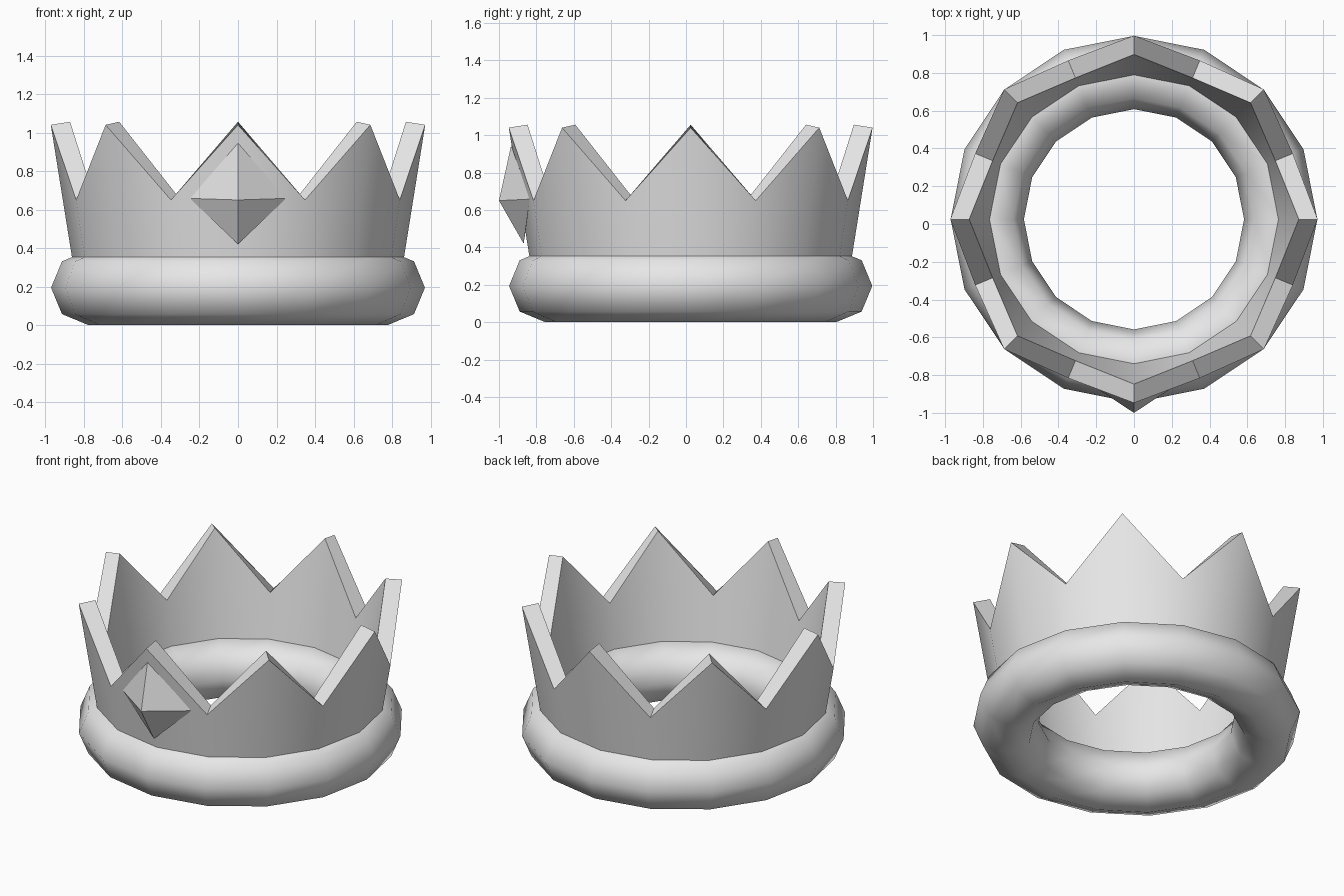
import bpy
import bmesh
from math import cos, sin, pi

SEGMENTS = 16
CENTRE_Y = 0.025

if "Cube" in bpy.data.objects:
    bpy.data.objects.remove(bpy.data.objects["Cube"], do_unlink=True)

metal = bpy.data.materials.new("pale grey")
metal.use_nodes = True
metal.diffuse_color = (0.8, 0.8, 0.8, 1)
metal.node_tree.nodes["Principled BSDF"].inputs["Base Color"].default_value = (0.8, 0.8, 0.8, 1)


def finish(name, bm):
    """Turn a bmesh into a named object with the shared material."""
    bmesh.ops.recalc_face_normals(bm, faces=bm.faces)
    mesh = bpy.data.meshes.new(name)
    bm.to_mesh(mesh)
    bm.free()
    mesh.materials.append(metal)
    obj = bpy.data.objects.new(name, mesh)
    bpy.context.collection.objects.link(obj)
    return obj


def revolve(name, section):
    """Sweep a closed (radius, height) section, given per step, around z."""
    bm = bmesh.new()
    rings = []
    for i in range(SEGMENTS):
        a = 2 * pi * i / SEGMENTS
        rings.append([bm.verts.new((r * cos(a), CENTRE_Y + r * sin(a), z))
                      for r, z in section(i)])
    for i, ring in enumerate(rings):
        following = rings[(i + 1) % SEGMENTS]
        for j in range(len(ring)):
            k = (j + 1) % len(ring)
            bm.faces.new((ring[j], following[j], following[k], ring[k]))
    return finish(name, bm)


# Rounded base ring with an eight-sided section
def ring_section(i):
    return [(0.777 + 0.194 * cos(pi * j / 4), 0.194 + 0.194 * sin(pi * j / 4))
            for j in range(8)]


base_ring = revolve("base_ring", ring_section)
base_ring.data.shade_smooth()


# Flared band: peaks on even steps, notches on odd steps
def band_section(i):
    top = 1.04 if i % 2 == 0 else 0.65

    def outer(z):
        return 0.862 + 0.16 * (z - 0.35)
    return [(outer(0.2), 0.2), (outer(top), top),
            (outer(top) - 0.1, top + 0.016), (outer(0.2) - 0.1, 0.216)]


band = revolve("pointed_band", band_section)
bpy.ops.object.select_all(action="DESELECT")
band.select_set(True)
bpy.context.view_layer.objects.active = band
bpy.ops.object.shade_smooth_by_angle(angle=pi / 6)

# Faceted gem set into the front of the band
bm = bmesh.new()
tip = bm.verts.new((0, -1.0, 0.65))
back = bm.verts.new((0, -0.83, 0.67))
corners = [bm.verts.new(p) for p in ((0.25, -0.835, 0.658), (0, -0.935, 0.945),
                                     (-0.25, -0.835, 0.658), (0, -0.868, 0.42))]
for i in range(4):
    a, b = corners[i], corners[(i + 1) % 4]
    bm.faces.new((tip, a, b))
    bm.faces.new((back, b, a))
finish("front_gem", bm)
